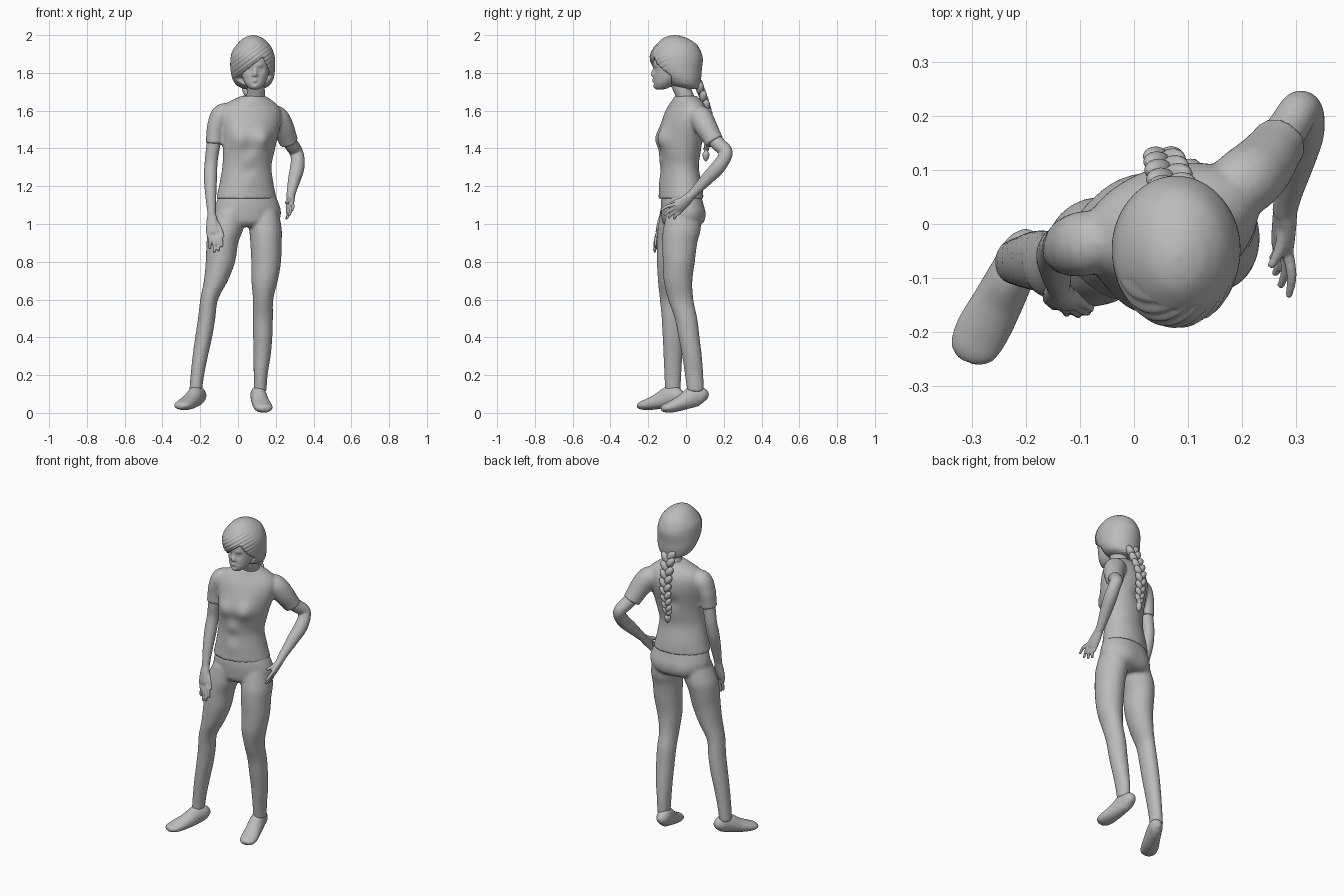
import bpy, bmesh, math
from mathutils import Vector, Matrix

grey = bpy.data.materials.new("warm_grey")
grey.diffuse_color = (0.5, 0.5, 0.5, 1)


def spline(st, steps):
    """Catmull-Rom resampling of station tuples."""
    out, n = [], len(st)
    for i in range(n - 1):
        p = [st[max(i - 1, 0)], st[i], st[i + 1], st[min(i + 2, n - 1)]]
        for k in range(steps):
            t = k / steps
            out.append([0.5 * (2 * b + (c - a) * t + (2 * a - 5 * b + 4 * c - d) * t * t
                               + (3 * b - a - 3 * c + d) * t ** 3) for a, b, c, d in zip(*p)])
    return out + [list(st[-1])]


def tube(bm, st, side=(1, 0, 0), level=False, sides=24, steps=5):
    """Closed loft through stations (x, y, z, half width, half depth)."""
    st = spline([s if len(s) == 5 else s + (s[3],) for s in st], steps)
    pts = [Vector(s[:3]) for s in st]
    rings = []
    for i, s in enumerate(st):
        t = Vector((0, 0, 1)) if level else (pts[min(i + 1, len(st) - 1)] - pts[max(i - 1, 0)]).normalized()
        u = Vector(side)
        u = (u - t * u.dot(t)).normalized()
        v = t.cross(u)
        rings.append([bm.verts.new(pts[i] + u * s[3] * math.cos(a) + v * s[4] * math.sin(a))
                      for a in (2 * math.pi * k / sides for k in range(sides))])
    for r, q in zip(rings, rings[1:]):
        for k in range(sides):
            j = (k + 1) % sides
            bm.faces.new((r[k], r[j], q[j], q[k]))
    bm.faces.new(rings[0][::-1])
    bm.faces.new(rings[-1])


def ball(bm, c, r, size, rot=Matrix()):
    m = Matrix.Translation(c) @ rot @ Matrix.Diagonal((*size, 1))
    bmesh.ops.create_uvsphere(bm, u_segments=16, v_segments=10, radius=r, matrix=m)


def bump(bm, c, r, push):
    """Soft push of the surface around a point."""
    c, push = Vector(c), Vector(push)
    for v in bm.verts:
        v.co += push * math.exp(-((v.co - c).length / r) ** 2)


def finish(name, bm, voxel=0, smooth=3):
    bmesh.ops.recalc_face_normals(bm, faces=bm.faces)
    for f in bm.faces:
        f.smooth = True
    me = bpy.data.meshes.new(name)
    bm.to_mesh(me)
    bm.free()
    me.materials.append(grey)
    ob = bpy.data.objects.new(name, me)
    bpy.context.collection.objects.link(ob)
    if voxel:
        m = ob.modifiers.new("blend", 'REMESH')
        m.mode, m.voxel_size, m.use_smooth_shade = 'VOXEL', voxel, True
        s = ob.modifiers.new("soften", 'SMOOTH')
        s.factor, s.iterations = 0.5, smooth
    return ob


def turned(deg):
    return (math.cos(math.radians(deg)), math.sin(math.radians(deg)), 0)


# trousers: hips and two legs
bm = bmesh.new()
tube(bm, [(.047, -.025, 1.16, .148, .1), (.05, -.022, 1.11, .168, .108), (.052, -.018, 1.06, .178, .11),
          (.05, -.02, 1.01, .165, .1), (.045, -.02, .985, .11, .075)], turned(12), True, 48)
bump(bm, (-.03, .07, 1.02), .07, (0, .015, 0))
bump(bm, (.12, .09, 1.02), .07, (0, .012, 0))
tube(bm, [(-.035, -.045, 1.07, .08, .09), (-.065, -.05, .97, .092, .1), (-.083, -.058, .9, .084, .096),
          (-.093, -.068, .8, .078, .086), (-.117, -.074, .7, .064, .075), (-.153, -.077, .6, .047, .062),
          (-.166, -.07, .5, .046, .059), (-.182, -.068, .4, .045, .056), (-.2, -.069, .3, .041, .05),
          (-.215, -.07, .2, .036, .045), (-.225, -.07, .11, .034, .041)], level=True)
tube(bm, [(.135, -.01, 1.07, .08, .09), (.146, -.022, .97, .086, .1), (.148, -.033, .9, .083, .093),
          (.149, -.038, .8, .079, .085), (.141, -.042, .7, .07, .076), (.133, -.028, .6, .054, .067),
          (.132, 0, .5, .053, .06), (.131, .016, .4, .051, .056), (.127, .032, .3, .046, .052),
          (.12, .043, .2, .037, .049), (.117, .05, .11, .034, .043)], level=True)
finish("trousers", bm, .009, 4)

# shoes
for name, side, st in (
    ("left_shoe", (1, .12, 0), [(.1, .117, .085, .016, .016), (.103, .09, .092, .036, .042), (.108, .045, .088, .042, .057),
     (.12, -.02, .055, .047, .042), (.133, -.08, .032, .05, .031), (.14, -.115, .024, .042, .022), (.143, -.131, .019, .02, .011)]),
    ("right_shoe", (.9, -.44, 0), [(-.188, -.015, .085, .016, .016), (-.2, -.04, .09, .036, .042), (-.222, -.085, .088, .042, .055),
     (-.252, -.145, .062, .047, .042), (-.282, -.2, .045, .05, .031), (-.3, -.237, .038, .042, .021), (-.307, -.254, .033, .02, .011)])):
    bm = bmesh.new()
    tube(bm, st, side)
    finish(name, bm, .006, 3)

# shirt: torso and short sleeves
bm = bmesh.new()
tube(bm, [(.045, -.026, 1.135, .164, .114), (.045, -.028, 1.2, .149, .109), (.047, -.034, 1.3, .133, .098),
          (.056, -.032, 1.38, .139, .106), (.062, -.024, 1.45, .149, .112), (.066, -.01, 1.53, .165, .115),
          (.066, 0, 1.59, .168, .105), (.068, .004, 1.63, .145, .088), (.075, .003, 1.66, .1, .07),
          (.082, -.002, 1.678, .064, .058)], turned(18), True, 64, 6)
bump(bm, (.0, -.15, 1.455), .055, (.004, -.028, 0))
bump(bm, (.13, -.125, 1.455), .055, (.012, -.028, 0))
bump(bm, (.04, .09, 1.45), .04, (0, -.012, 0))
for z, d in ((1.4, .007), (1.33, -.006), (1.29, .005), (1.22, -.005)):
    bump(bm, (.06, -.14, z), .035, (0, d, 0))
tube(bm, [(.14, .04, 1.575, .05, .05), (.2, .075, 1.565, .063, .063), (.235, .105, 1.515, .06, .06),
          (.258, .135, 1.462, .053, .053), (.27, .152, 1.432, .051, .051)], (0, 1, 0))
tube(bm, [(-.03, -.025, 1.59, .045, .045), (-.085, -.035, 1.58, .055, .06), (-.113, -.04, 1.52, .05, .057),
          (-.122, -.043, 1.47, .046, .051), (-.126, -.045, 1.425, .045, .049)], (1, 0, 0))
finish("shirt", bm, .008, 4)


# arms with hands
def hand(bm, palm, knuckles, tips, thumb, r):
    tube(bm, palm, knuckles[1] - knuckles[0])
    for i, tip in enumerate(tips):
        a = knuckles[0].lerp(knuckles[1], i / 3)
        mid = a.lerp(Vector(tip), .5) + Vector((.006, -.004, .004))
        tube(bm, [(*a, r * 1.15), (*mid, r), (*tip, r * .75)], (1, .2, .1), sides=10, steps=4)
        ball(bm, tip, r * .78, (1, 1, 1))
    tube(bm, [(*palm[0][:3], r), (*thumb[0], r * 1.2), (*thumb[1], r * .75)], (1, .2, .1), sides=10, steps=4)


bm = bmesh.new()
tube(bm, [(.245, .12, 1.48, .04), (.283, .175, 1.42, .038), (.306, .21, 1.385, .036), (.316, .2, 1.345, .036),
          (.313, .165, 1.295, .038), (.3, .115, 1.243, .034), (.285, .055, 1.18, .026), (.279, .022, 1.148, .023)], (1, 0, 0))
hand(bm, [(.28, .03, 1.155, .023, .022), (.278, .0, 1.125, .031, .02), (.274, -.04, 1.088, .035, .016), (.272, -.052, 1.08, .03, .012)],
     (Vector((.285, -.055, 1.105)), Vector((.263, -.03, 1.062))),
     [(.287, -.13, 1.075), (.272, -.113, 1.048), (.262, -.09, 1.036), (.256, -.062, 1.03)],
     [(.272, -.04, 1.125), (.252, -.08, 1.112)], .0095)
finish("left_arm", bm, .0045, 2)

bm = bmesh.new()
tube(bm, [(-.12, -.042, 1.48, .038), (-.133, -.042, 1.4, .036), (-.142, -.043, 1.33, .034), (-.146, -.06, 1.25, .035),
          (-.144, -.09, 1.15, .029), (-.14, -.113, 1.07, .023), (-.139, -.12, 1.04, .022)], (1, 0, 0))
hand(bm, [(-.139, -.118, 1.05, .023, .02), (-.137, -.13, 1.01, .031, .021), (-.133, -.143, .96, .037, .017), (-.131, -.147, .945, .033, .012)],
     (Vector((-.158, -.14, .95)), Vector((-.106, -.15, .95))),
     [(-.15, -.152, .873), (-.125, -.165, .855), (-.103, -.168, .862), (-.086, -.163, .885)],
     [(-.1, -.14, .985), (-.078, -.158, .93)], .0095)
finish("right_arm", bm, .0045, 2)

# head and neck, with nose, eyes, lips and chin
X = .09
bm = bmesh.new()
tube(bm, [(X, -.138, 1.712, .015, .018), (X, -.128, 1.722, .034, .038), (X, -.115, 1.745, .054, .056),
          (X, -.1, 1.775, .067, .071), (X, -.09, 1.81, .075, .082), (X, -.085, 1.85, .079, .089),
          (X, -.08, 1.9, .078, .086), (X, -.075, 1.945, .055, .065)], level=True, sides=96, steps=9)
for s in (-1, 1):
    bump(bm, (X + s * .031, -.165, 1.818), .017, (0, .011, 0))
    bump(bm, (X + s * .03, -.158, 1.816), .009, (0, -.006, 0))
    bump(bm, (X + s * .03, -.165, 1.838), .012, (0, -.004, 0))
    bump(bm, (X + s * .009, -.17, 1.786), .007, (0, -.005, 0))
for z, r, d in ((1.812, .01, -.006), (1.8, .01, -.01), (1.79, .011, -.014), (1.772, .008, .004),
                (1.767, .009, -.008), (1.761, .004, .004), (1.756, .009, -.008), (1.745, .009, .005), (1.728, .014, -.006)):
    bump(bm, (X, -.172, z), r, (0, d, 0))
tube(bm, [(.08, .005, 1.64, .06, .055), (.092, -.005, 1.675, .05, .05), (.095, -.02, 1.71, .047, .05),
          (X, -.045, 1.77, .047, .05)], level=True)
finish("head", bm, .004, 1)

# bobbed hair: cap pushed inward below the slanted fringe
bm = bmesh.new()
tube(bm, [(.08, .02, 1.715, .05, .05), (.08, -.003, 1.735, .088, .078), (.079, -.022, 1.77, .109, .102),
          (.078, -.042, 1.82, .118, .126), (.078, -.05, 1.87, .118, .139), (.078, -.052, 1.91, .11, .132),
          (.08, -.05, 1.95, .087, .107), (.08, -.056, 1.98, .056, .07), (.08, -.06, 1.994, .028, .036),
          (.08, -.06, 1.9995, .005, .006)], level=True, sides=128, steps=10)
for v in bm.verts:
    x, y, z = v.co
    fringe = 1.785 + .75 * x if x < .135 else 1.886 - (x - .135) * 2.2
    k = min(max((fringe - z) / .012, 0), 1) * min(max((-.078 - y) / .012, 0), 1)
    c = Vector((.088, -.05, z))
    v.co = v.co.lerp(c + (v.co - c) * .55, k)
    # shallow strand grooves along the fringe sweep
    if y < -.1 and k == 0 and z < 1.95:
        v.co.y += .0025 * math.sin((z - .75 * x) * 260)
finish("hair", bm)

# braid: alternating tilted lobes, tie and tuft
bm = bmesh.new()
path = spline([(.072, .068, 1.735), (.062, .1, 1.65), (.055, .125, 1.56), (.052, .12, 1.47), (.052, .108, 1.4)], 4)
for i, p in enumerate(path):
    s = 1 if i % 2 else -1
    r = .037 - .014 * i / (len(path) - 1)
    ball(bm, Vector(p) + Vector((s * r * .5, 0, 0)), r, (.62, .62, 1.05), Matrix.Rotation(s * .6, 4, 'Y'))
tube(bm, [(.052, .107, 1.4, .016), (.052, .106, 1.385, .011), (.052, .106, 1.37, .018), (.052, .105, 1.35, .015),
          (.053, .104, 1.33, .003)], sides=12)
finish("braid", bm)
